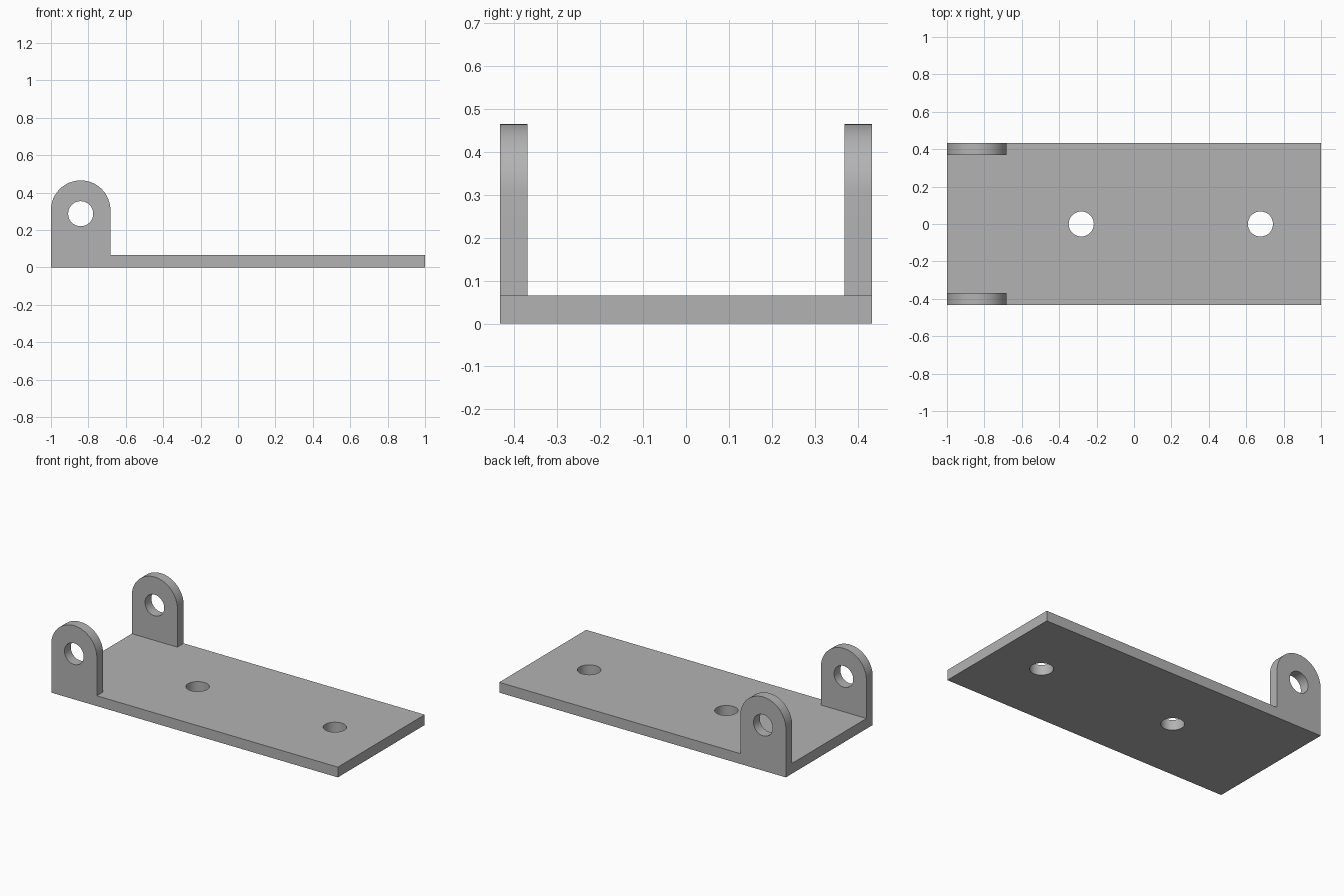
import bpy, bmesh
from math import pi, sin, cos, radians
from mathutils import Matrix

cube = bpy.data.objects.get("Cube")
if cube:
    bpy.data.objects.remove(cube, do_unlink=True)

HALF_Y = 0.433      # half width of the plate
THICK = 0.065       # plate and lug thickness
LUG_R = 0.159       # lug rounding, half the lug width
LUG_X = -1 + LUG_R  # lug centre line
ARC_Z = 0.465 - LUG_R
HOLE_R = 0.067

grey = bpy.data.materials.new("plain grey")
grey.use_nodes = True
colour = (0.45, 0.45, 0.45, 1)
grey.diffuse_color = colour
grey.node_tree.nodes["Principled BSDF"].inputs["Base Color"].default_value = colour


def make_object(name, bm):
    bmesh.ops.recalc_face_normals(bm, faces=bm.faces)
    mesh = bpy.data.meshes.new(name)
    bm.to_mesh(mesh)
    bm.free()
    mesh.materials.append(grey)
    obj = bpy.data.objects.new(name, mesh)
    bpy.context.collection.objects.link(obj)
    return obj


def cut(target, bm):
    """Subtract a shape from the target."""
    cutter = make_object("cutter", bm)
    cutter.hide_render = True
    mod = target.modifiers.new("cut", 'BOOLEAN')
    mod.operation, mod.solver, mod.object = 'DIFFERENCE', 'EXACT', cutter
    bpy.context.view_layer.objects.active = target
    bpy.ops.object.modifier_apply(modifier=mod.name)
    bpy.data.objects.remove(cutter, do_unlink=True)


def cylinder(matrix, depth):
    bm = bmesh.new()
    bmesh.ops.create_cone(bm, cap_ends=True, segments=48, radius1=HOLE_R,
                          radius2=HOLE_R, depth=depth, matrix=matrix)
    return bm


# Bracket: side profile of plate and rounded lug, extruded across the width
arc = [(LUG_X + LUG_R * cos(pi * i / 32), ARC_Z + LUG_R * sin(pi * i / 32))
       for i in range(33)]
profile = [(-1, 0), (1, 0), (1, THICK), (LUG_X + LUG_R, THICK)] + arc
bm = bmesh.new()
face = bm.faces.new([bm.verts.new((x, -HALF_Y, z)) for x, z in profile])
side = bmesh.ops.extrude_face_region(bm, geom=[face])["geom"]
bmesh.ops.translate(bm, vec=(0, 2 * HALF_Y, 0),
                    verts=[v for v in side if isinstance(v, bmesh.types.BMVert)])
bracket = make_object("bracket", bm)

# Gap between the two lugs
bm = bmesh.new()
size = Matrix.Diagonal((0.5, 2 * (HALF_Y - THICK + 0.002), 1, 1))
bmesh.ops.create_cube(bm, size=1, matrix=Matrix.Translation((LUG_X, 0, THICK + 0.5)) @ size)
cut(bracket, bm)

# Pivot hole through both lugs
cut(bracket, cylinder(Matrix.Translation((LUG_X, 0, 0.287)) @ Matrix.Rotation(pi / 2, 4, 'X'), 2))

# Mounting holes through the plate
for x in (-0.282, 0.676):
    cut(bracket, cylinder(Matrix.Translation((x, 0, 0)), 0.4))

# Smooth the round walls, keep edges sharp
bpy.ops.object.select_all(action='DESELECT')
bracket.select_set(True)
bpy.context.view_layer.objects.active = bracket
bpy.ops.object.shade_smooth_by_angle(angle=radians(30))
